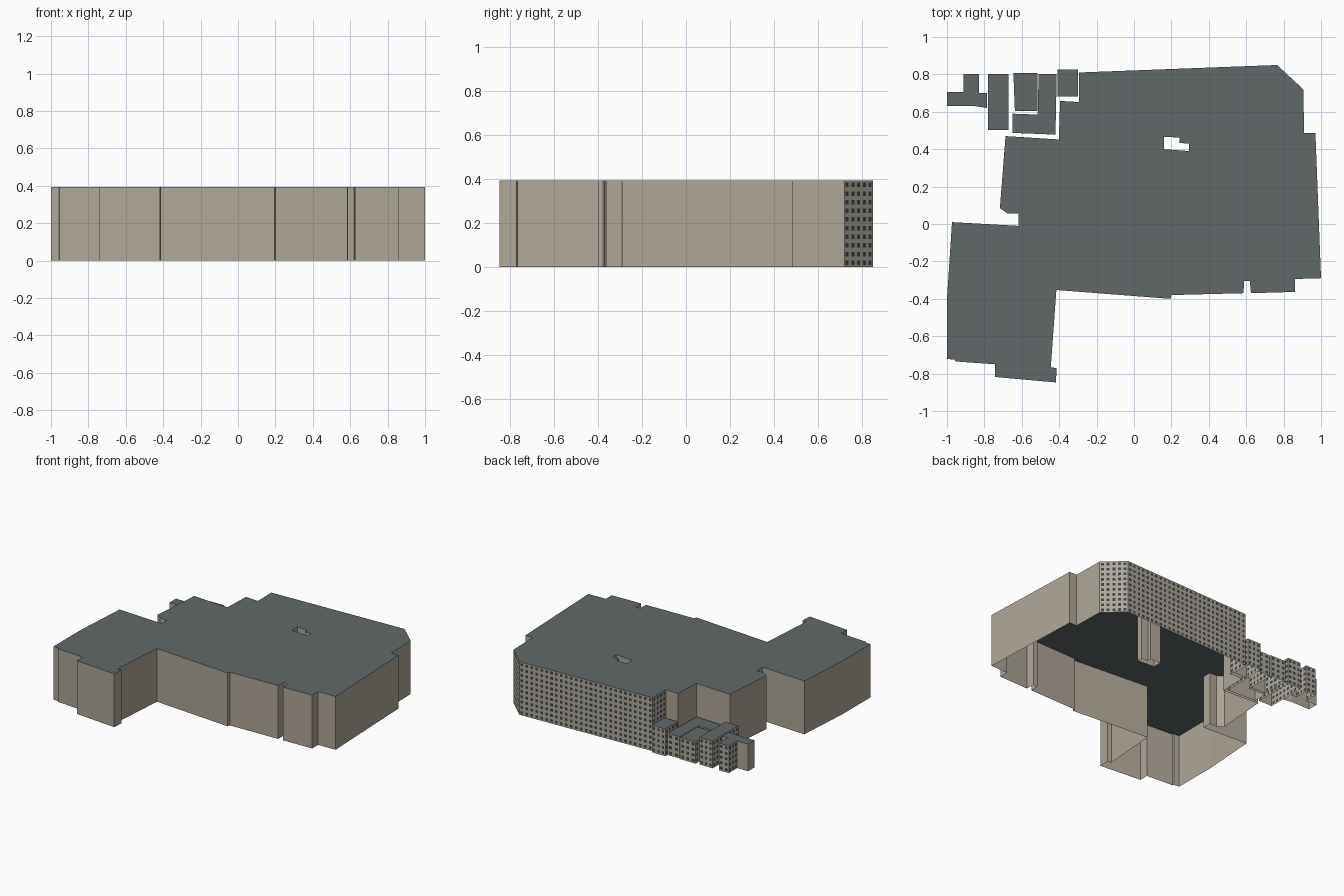
import bpy, bmesh
from mathutils import Vector
from mathutils.geometry import tessellate_polygon

if "Cube" in bpy.data.objects:
    bpy.data.objects.remove(bpy.data.objects["Cube"])

FLOOR = 0.039      # storey height and window bay width
STREET_Y = 0.79    # walls touching the back street carry windows


def material(name, rgb):
    m = bpy.data.materials.new(name)
    m.diffuse_color = (*rgb, 1)
    m.use_nodes = True
    m.node_tree.nodes["Principled BSDF"].inputs["Base Color"].default_value = m.diffuse_color
    return m


MATS = [material("tan_wall", (0.43, 0.385, 0.315)),
        material("slate_roof", (0.12, 0.14, 0.14)),
        material("stone_facade", (0.42, 0.395, 0.335)),
        material("dark_window", (0.05, 0.056, 0.06))]
WALL, ROOF, FACADE, WINDOW = range(4)


def cuts(n):
    """Split 0..1 into n bays, each as pier, window, pier."""
    out = [0.0]
    for i in range(n):
        out += [(i + 0.24) / n, (i + 0.76) / n]
    return out + [1.0]


def add_wall(bm, a, b, height, windowed):
    """Outward-facing wall, optionally divided into a window grid."""
    us, vs = [0, 1], [0, 1]
    if windowed:
        us = cuts(max(1, round((b - a).length / FLOOR)))
        vs = cuts(max(1, round(height / FLOOR)))
    grid = [[bm.verts.new((*a.lerp(b, u), height * v)) for v in vs] for u in us]
    for i in range(len(us) - 1):
        for j in range(len(vs) - 1):
            f = bm.faces.new((grid[i + 1][j], grid[i][j],
                              grid[i][j + 1], grid[i + 1][j + 1]))
            if windowed:
                f.material_index = WINDOW if i % 2 and j % 2 else FACADE


def add_block(name, outline, height, hole=None):
    """Clockwise outline raised into open-bottomed walls with a flat roof."""
    bm = bmesh.new()
    loops = [[Vector(p) for p in outline]]
    if hole:
        loops.append([Vector(p) for p in reversed(hole)])
    for loop in loops:
        for a, b in zip(loop, loop[1:] + loop[:1]):
            add_wall(bm, a, b, height, max(a.y, b.y) > STREET_Y)
    # roof
    pts = [Vector((*p, height)) for loop in loops for p in loop]
    verts = [bm.verts.new(p) for p in pts]
    tris = tessellate_polygon([[Vector((*p, 0)) for p in loop] for loop in loops])
    for t in tris:
        f = bm.faces.new([verts[i] for i in t])
        f.material_index = ROOF
        f.normal_update()
        if f.normal.z < 0:
            f.normal_flip()
    bmesh.ops.remove_doubles(bm, verts=bm.verts, dist=0.0001)
    me = bpy.data.meshes.new(name)
    bm.to_mesh(me)
    bm.free()
    for m in MATS:
        me.materials.append(m)
    bpy.context.collection.objects.link(bpy.data.objects.new(name, me))


# large block: back, right side, front, front-left wing, left side
main = [(-.295, .81), (.765, .85), (.905, .72), (.91, .487), (.97, .487),
        (1, -.29), (.86, -.294), (.86, -.363), (.625, -.37), (.62, -.305),
        (.588, -.305), (.586, -.37), (.2, -.38), (.195, -.4), (-.415, -.353),
        (-.445, -.767), (-.413, -.77), (-.418, -.847), (-.743, -.818),
        (-.743, -.75), (-.955, -.735), (-.957, -.725), (-1, -.722),
        (-1, -.4), (-.973, .01), (-.617, -.01), (-.617, .056), (-.675, .055),
        (-.717, .085), (-.687, .47), (-.402, .452), (-.395, .658), (-.293, .652)]
courtyard = [(.16, .465), (.243, .463), (.243, .433), (.295, .43),
             (.295, .39), (.16, .4)]
add_block("main_building", main, 0.393, courtyard)

# row of small street houses
add_block("corner_house", [(-.912, .803), (-.83, .803), (-.83, .7), (-.785, .7),
                           (-.785, .62), (-.85, .63), (-1, .63), (-1, .705),
                           (-.912, .705)], 0.2)
add_block("narrow_house", [(-.78, .803), (-.672, .803), (-.672, .502),
                           (-.78, .502)], 0.2)
add_block("square_house", [(-.645, .808), (-.517, .808), (-.517, .605),
                           (-.637, .605)], 0.16)
add_block("angled_house", [(-.51, .803), (-.413, .803), (-.42, .478),
                           (-.65, .487), (-.65, .59), (-.515, .585)], 0.16)
add_block("end_house", [(-.41, .827), (-.3, .827), (-.3, .683),
                        (-.41, .683)], 0.2)
